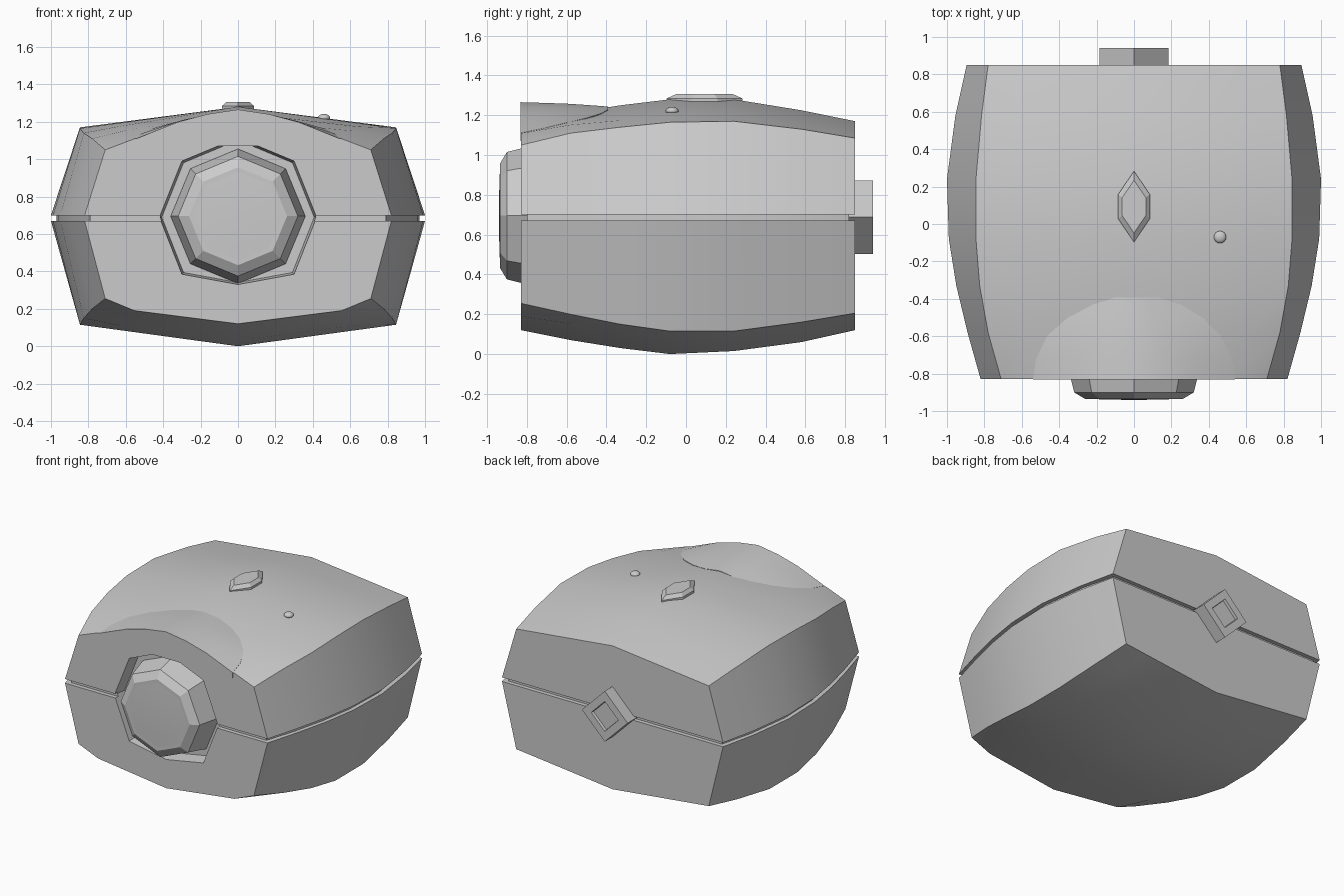
import bpy, bmesh, math

if "Cube" in bpy.data.objects:
    bpy.data.objects.remove(bpy.data.objects["Cube"])

def loft(name, rings, angle=25):
    """Closed solid through a list of equal-length point rings."""
    bm = bmesh.new()
    vs = [[bm.verts.new(p) for p in r] for r in rings]
    n = len(rings[0])
    for a, b in zip(vs, vs[1:]):
        for i in range(n):
            j = (i + 1) % n
            bm.faces.new((a[i], a[j], b[j], b[i]))
    bm.faces.new(vs[0])
    bm.faces.new(vs[-1])
    bmesh.ops.recalc_face_normals(bm, faces=bm.faces)
    me = bpy.data.meshes.new(name)
    bm.to_mesh(me)
    bm.free()
    ob = bpy.data.objects.new(name, me)
    bpy.context.collection.objects.link(ob)
    if angle:
        bpy.ops.object.select_all(action='DESELECT')
        bpy.context.view_layer.objects.active = ob
        ob.select_set(True)
        bpy.ops.object.shade_smooth_by_angle(angle=math.radians(angle))
    return ob

def cut(ob, cutter):
    m = ob.modifiers.new("cut", 'BOOLEAN')
    m.operation = 'DIFFERENCE'
    m.solver = 'EXACT'
    m.object = cutter
    cutter.hide_render = True

# Body stations from front to back
Y = [-.83, -.58, -.33, -.08, .24, .58, .85]
MID = [.82, .89, .95, .99, 1.0, .955, .895]           # half width at the seam
EDGE = [.71, .78, .825, .845, .845, .815, .78]        # half width at the shoulder
TOP = [1.16, 1.21, 1.25, 1.28, 1.28, 1.225, 1.17]
TOP_EDGE = [1.05, 1.11, 1.14, 1.165, 1.17, 1.13, 1.085]
LOW = [.12, .07, .03, 0, .015, .06, .12]
LOW_EDGE = [.255, .2, .15, .115, .115, .16, .205]
BULGE = [.035, .02, .01, 0, 0, 0, 0]

def shell(name, seam, centre, edge, sign):
    rings = []
    for y, w, c, zt, ze, b in zip(Y, MID, EDGE, centre, edge, BULGE):
        zm = zt + (ze - zt) * .78 + sign * b
        half = [(w, seam), (c, ze), (c * .78, zm)]
        pts = [(-x, z) for x, z in half] + [(0, zt)] + half[::-1]
        rings.append([(x, y, z) for x, z in pts])
    return loft(name, rings)

upper = shell("upper_shell", .70, TOP, TOP_EDGE, 1)
lower = shell("lower_shell", .67, LOW, LOW_EDGE, -1)

# Recessed core filling the seam
core = loft("seam_core", [[(s * (w - .03), max(-.80, min(.82, y)), z)
            for s, z in ((-1, .6), (1, .6), (1, .77), (-1, .77))]
            for y, w in zip(Y, MID)])

# Octagonal front socket
half = [(.3, .99), (.42, .69), (.3, .385)]
octo = [(0, 1.115)] + half + [(0, .33)] + [(-x, z) for x, z in half[::-1]]
cutter = loft("socket_cutter", [[(x * s, y, .69 + (z - .69) * s) for x, z in octo]
              for y, s in ((-.90, 1.0), (-.83, 1.0), (-.73, .97))], 0)
for ob in (upper, lower, core):
    cut(ob, cutter)

# Raised brow above the socket
def lerp(tab, y):
    for i in range(len(Y) - 1):
        if y <= Y[i + 1]:
            t = (y - Y[i]) / (Y[i + 1] - Y[i])
            return tab[i] + (tab[i + 1] - tab[i]) * t

def roof(x, y):
    c, zt, ze = lerp(EDGE, y), lerp(TOP, y), lerp(TOP_EDGE, y)
    return zt + (ze - zt) * abs(x) / c + lerp(BULGE, y) * min(1, abs(x) / (c * .78))

rings = []
for y in (-.832, -.72, -.6, -.5, -.43, -.392):
    s = max(0, (y + .83) / .45)
    w = .54 * math.sqrt(1 - s * s)
    r = [(k * w, y, roof(k * w, y) + .001 + .105 * (1 - s) * (1 - k * k))
         for k in (-1, -.6, -.3, 0, .3, .6, 1)]
    r += [(k * w, y, roof(w, y) - .04) for k in (1, -1)]
    rings.append(r)
loft("brow", rings, 30)

# Eight-sided lens knob
def ngon(n, r, y, zc):
    return [(r * math.sin(i * math.tau / n), y, zc + r * math.cos(i * math.tau / n))
            for i in range(n)]

loft("lens_housing", [ngon(8, r, y, .695) for r, y in
     ((.36, -.70), (.36, -.74), (.32, -.90), (.262, -.935))], 0)
loft("lens", [ngon(8, r, y, .695) for r, y in
     ((.262, -.92), (.262, -.934), (.16, -.938), (.05, -.94))], 60)

# Diamond plug at the back with a shallow recess
loft("back_plug", [ngon(4, r, y, .6875) for r, y in
     ((.185, .80), (.185, .94), (.11, .94), (.105, .92))], 0)

# Elongated hexagonal button on top
hexa = [(0, .19), (.085, .065), (.085, -.065), (0, -.19),
        (-.085, -.065), (-.085, .065)]
loft("top_button", [[(x * s, .093 + y * s, z) for x, y in hexa] for z, s in
     ((1.24, 1), (1.285, 1), (1.30, .82), (1.307, .74))], 0)

# Small indicator dome
bpy.ops.mesh.primitive_uv_sphere_add(segments=16, ring_count=8, radius=1,
                                     location=(.46, -.07, 1.222))
dome = bpy.context.object
dome.name = "indicator"
dome.scale = (.033, .033, .02)
bpy.ops.object.shade_smooth()
